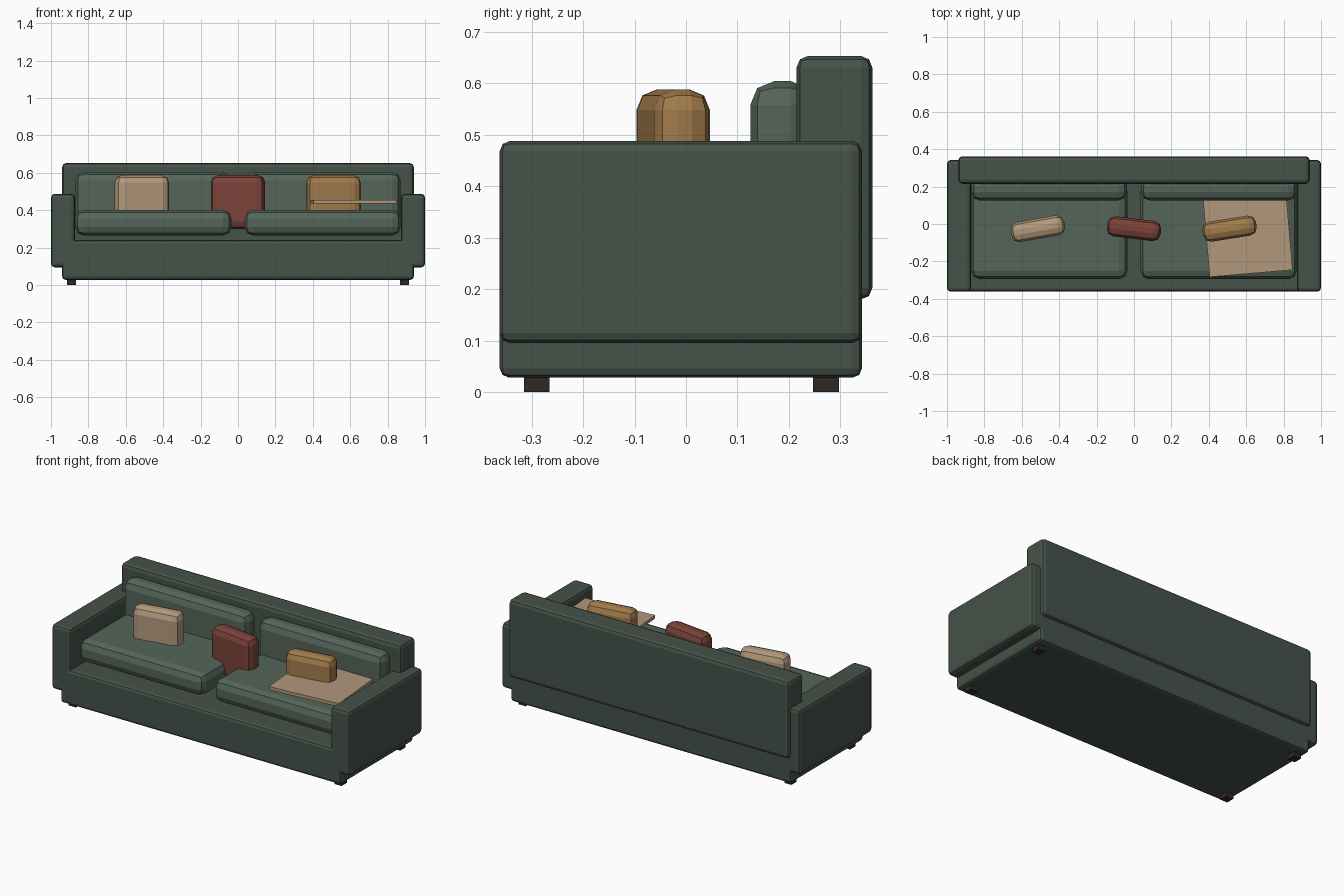
import bpy
import math

if "Cube" in bpy.data.objects:
    bpy.data.objects.remove(bpy.data.objects["Cube"])


def material(name, rgb):
    m = bpy.data.materials.new(name)
    m.diffuse_color = (*rgb, 1)
    m.use_nodes = True
    m.node_tree.nodes["Principled BSDF"].inputs["Base Color"].default_value = m.diffuse_color
    return m


GREEN = material("dark_green", (0.06, 0.085, 0.067))
CUSHION = material("cushion_green", (0.09, 0.13, 0.10))
BEIGE = material("beige", (0.45, 0.32, 0.20))
RED = material("rust_red", (0.20, 0.055, 0.04))
GOLD = material("gold", (0.36, 0.20, 0.07))
THROW = material("throw_tan", (0.44, 0.31, 0.20))
WOOD = material("dark_wood", (0.03, 0.022, 0.018))


def box(name, x, y, z, mat, bevel=0.0, turn=0.0):
    """Box from (min, max) ranges, turned about z, with a faceted rounded edge."""
    bpy.ops.mesh.primitive_cube_add(
        size=1,
        location=(sum(x) / 2, sum(y) / 2, sum(z) / 2),
        rotation=(0, 0, math.radians(turn)))
    ob = bpy.context.object
    ob.name = name
    ob.scale = (x[1] - x[0], y[1] - y[0], z[1] - z[0])
    bpy.ops.object.transform_apply(location=False, rotation=False, scale=True)
    ob.data.materials.append(mat)
    if bevel:
        mod = ob.modifiers.new("rounded_edge", 'BEVEL')
        mod.width = bevel
        mod.segments = 2
    return ob


def span(side, inner, outer):
    """Range of x on the left (-1) or right (1) side."""
    return tuple(sorted((side * inner, side * outer)))


# Frame
box("base", (-0.94, 0.94), (-0.362, 0.342), (0.028, 0.24), GREEN, 0.018)
box("backrest", (-0.94, 0.94), (0.215, 0.362), (0.18, 0.653), GREEN, 0.022)

for side, label in ((-1, "left"), (1, "right")):
    box(label + "_arm", span(side, 0.872, 1.0), (-0.362, 0.342),
        (0.095, 0.488), GREEN, 0.02)
    # Cushions
    box(label + "_seat_cushion", span(side, 0.035, 0.87), (-0.295, 0.22),
        (0.265, 0.402), CUSHION, 0.045)
    box(label + "_back_cushion", span(side, 0.038, 0.87), (0.125, 0.25),
        (0.33, 0.604), CUSHION, 0.046)
    # Legs
    for y, end in ((-0.29, "front"), (0.272, "back")):
        box(f"{label}_{end}_leg", span(side, 0.867, 0.915),
            (y - 0.025, y + 0.025), (0, 0.03), WOOD)

# Scatter pillows
for name, x, mat, turn in (("beige_pillow", -0.514, BEIGE, 10),
                           ("red_pillow", 0.0, RED, -7),
                           ("gold_pillow", 0.511, GOLD, 9)):
    box(name, (x - 0.145, x + 0.145), (-0.079, 0.029), (0.30, 0.588),
        mat, 0.04, turn)

# Folded throw lying over the right seat
box("throw", (0.386, 0.831), (-0.265, 0.155), (0.435, 0.455), THROW, 0, 4.9)
